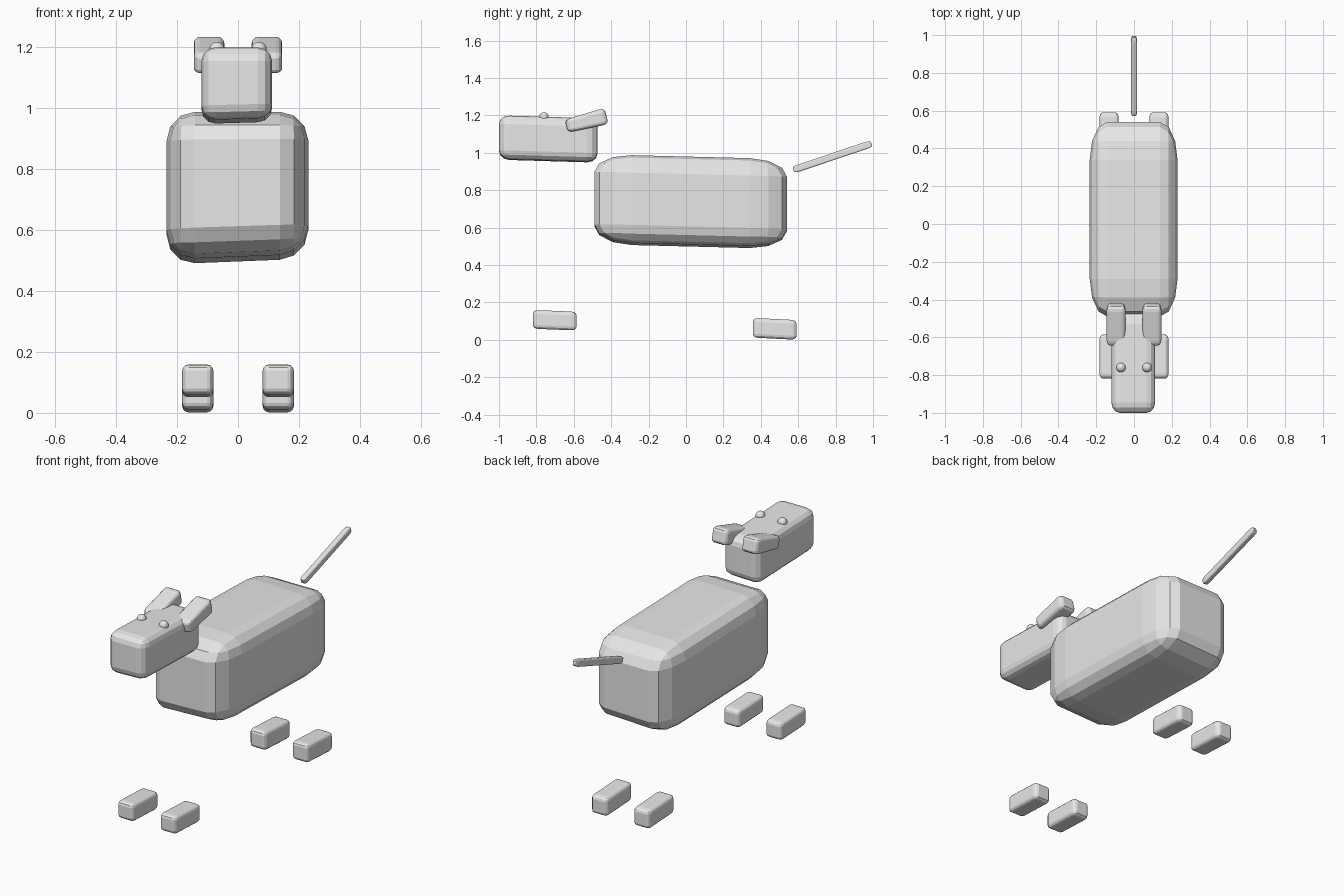
import bpy
import bmesh
from math import radians
from mathutils import Matrix, Vector

cube = bpy.data.objects.get("Cube")
if cube:
    bpy.data.objects.remove(cube, do_unlink=True)

grey = bpy.data.materials.new("light grey")
grey.use_nodes = True
grey.diffuse_color = (0.8, 0.8, 0.8, 1)
grey.node_tree.nodes["Principled BSDF"].inputs["Base Color"].default_value = (0.8, 0.8, 0.8, 1)


def finish(name, bm):
    bmesh.ops.recalc_face_normals(bm, faces=bm.faces)
    mesh = bpy.data.meshes.new(name)
    bm.to_mesh(mesh)
    bm.free()
    mesh.materials.append(grey)
    obj = bpy.data.objects.new(name, mesh)
    bpy.context.scene.collection.objects.link(obj)
    return obj


def soft_box(name, center, size, bevel, pitch=0, slope=0, lean=0, taper=0):
    """Box with its own bevel width per axis, optionally sloped along y."""
    bm = bmesh.new()
    bmesh.ops.create_cube(bm, size=1)
    bmesh.ops.bevel(bm, geom=bm.edges[:], offset=0.2, segments=3,
                    profile=0.5, affect='EDGES')
    for v in bm.verts:
        for i in range(3):
            c = v.co[i]
            a = abs(c)
            flat = size[i] / 2 - bevel[i]
            if a <= 0.3:
                a = a / 0.3 * flat
            else:
                a = flat + (a - 0.3) / 0.2 * bevel[i]
            v.co[i] = a if c > 0 else -a
        along = v.co.y / size[1]
        below = 0.5 - v.co.z / size[2]
        v.co.z *= 1 + taper * along
        v.co.z += slope * v.co.y + lean * v.co.x * below
    bm.transform(Matrix.Translation(Vector(center)) @ Matrix.Rotation(radians(pitch), 4, 'X'))
    return finish(name, bm)


# Body and head
soft_box("body", (-0.002, 0.025, 0.742), (0.465, 1.03, 0.475),
         (0.093, 0.2, 0.095), slope=-0.025, lean=0.04)
soft_box("head", (-0.004, -0.737, 1.075), (0.232, 0.526, 0.235),
         (0.046, 0.055, 0.046), slope=-0.03, lean=0.03)

# Tail
soft_box("tail", (0, 0.783, 0.979), (0.032, 0.44, 0.038),
         (0.007, 0.03, 0.009), pitch=18.5)

# Paired parts
for side, s in (("left", 1), ("right", -1)):
    soft_box(side + "_ear", (s * 0.095, -0.532, 1.17), (0.1, 0.22, 0.08),
             (0.02, 0.03, 0.018), pitch=14, taper=0.25)
    soft_box(side + "_front_foot", (s * 0.132, -0.702, 0.105), (0.102, 0.234, 0.1),
             (0.02, 0.028, 0.02), slope=-0.04)
    soft_box(side + "_back_foot", (s * 0.132, 0.474, 0.059), (0.102, 0.234, 0.105),
             (0.02, 0.028, 0.02), slope=-0.05)
    bm = bmesh.new()
    bmesh.ops.create_uvsphere(bm, u_segments=20, v_segments=12, radius=0.025,
                              matrix=Matrix.Translation((s * 0.069, -0.76, 1.192)))
    for f in bm.faces:
        f.smooth = True
    finish(side + "_eye", bm)
